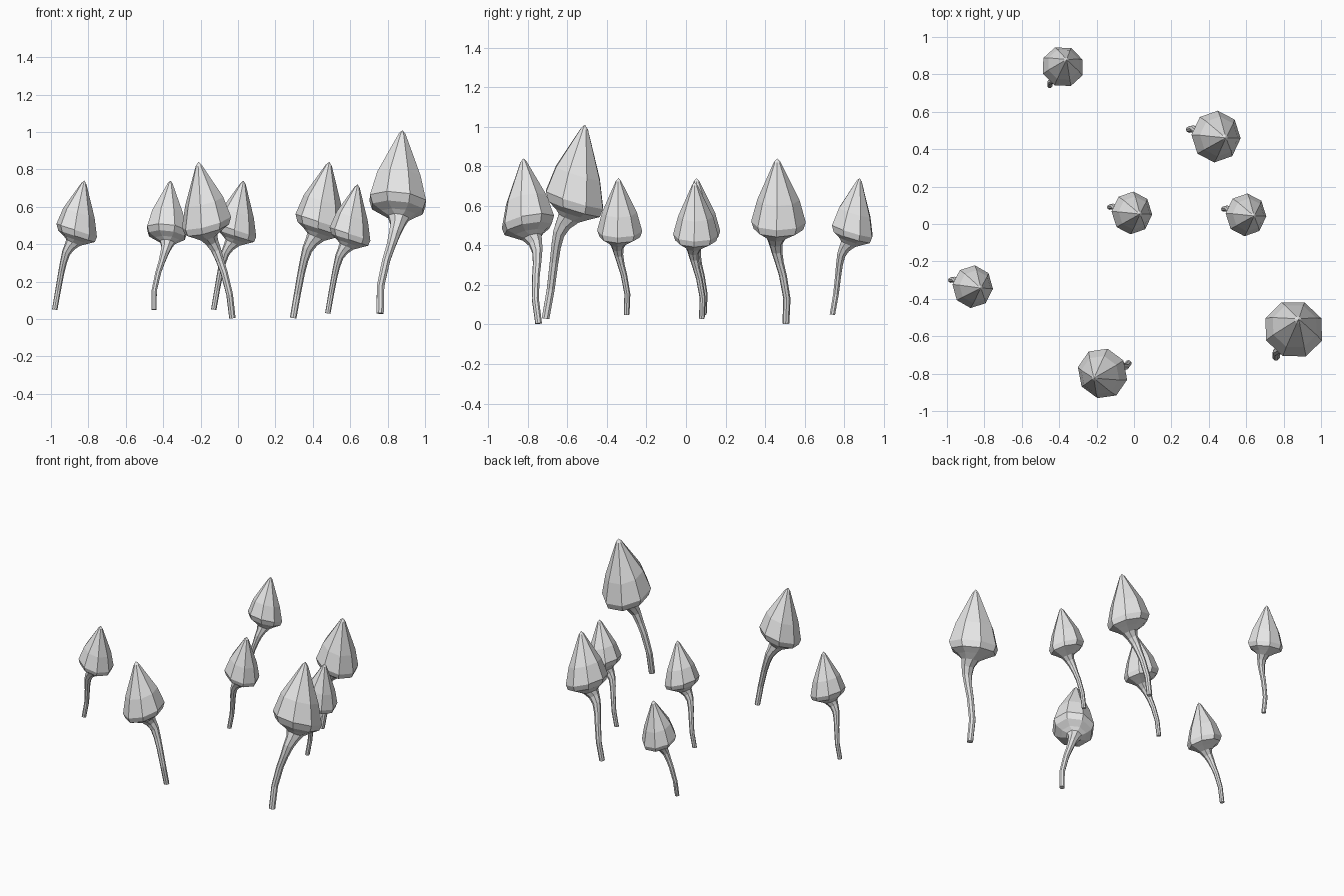
import bpy, bmesh, math
from mathutils import Matrix, Vector

if "Cube" in bpy.data.objects:
    bpy.data.objects.remove(bpy.data.objects["Cube"])

SIDES = 8

grey = bpy.data.materials.new("plain_grey")
grey.diffuse_color = (0.8, 0.8, 0.8, 1)
grey.use_nodes = True
grey.node_tree.nodes["Principled BSDF"].inputs["Base Color"].default_value = grey.diffuse_color

# Rings for a mushroom of height 1: x, y, z, radius, tilt in degrees
STEM = [
    (0.000, 0.000, 0.000, 0.021, 8),
    (0.026, 0.006, 0.150, 0.022, 9),
    (0.052, -0.018, 0.290, 0.024, 10),
    (0.070, -0.040, 0.370, 0.027, 15),
    (0.090, -0.056, 0.440, 0.034, 30),
    (0.117, -0.062, 0.487, 0.043, 33),
    (0.145, -0.058, 0.520, 0.060, 25),
]
CAP = [
    (0.145, -0.058, 0.520, 0.060, 25),
    (0.165, -0.050, 0.542, 0.100, 18),
    (0.170, -0.045, 0.570, 0.150, 18),
    (0.172, -0.045, 0.615, 0.166, 18),
    (0.190, -0.045, 0.750, 0.128, 18),
    (0.228, -0.052, 0.978, 0.020, 12),
]
TIP = (0.231, -0.053, 1.0)


def loft(name, rings, place, start_cap, tip=None):
    """Skin tilted rings, closing the start and running to a tip."""
    bm = bmesh.new()
    loops = []
    for x, y, z, r, tilt in rings:
        m = Matrix.Translation((x, y, z)) @ Matrix.Rotation(math.radians(tilt), 4, 'Y')
        loop = []
        for i in range(SIDES):
            a = math.tau * i / SIDES - math.radians(4)
            loop.append(bm.verts.new(m @ Vector((r * math.cos(a), r * math.sin(a), 0))))
        loops.append(loop)
    for low, high in zip(loops, loops[1:]):
        for i in range(SIDES):
            j = (i + 1) % SIDES
            bm.faces.new((low[i], low[j], high[j], high[i]))
    if start_cap:
        bm.faces.new(loops[0][::-1])
    if tip:
        top = bm.verts.new(tip)
        for i in range(SIDES):
            bm.faces.new((loops[-1][i], loops[-1][(i + 1) % SIDES], top))
    bm.transform(place)
    mesh = bpy.data.meshes.new(name)
    bm.to_mesh(mesh)
    bm.free()
    mesh.materials.append(grey)
    bpy.context.collection.objects.link(bpy.data.objects.new(name, mesh))


# Mushrooms: base x, y, z, height, turn in degrees
SPOTS = [
    (-0.98, -0.30, 0.05, 0.69, -2),
    (-0.45, 0.74, 0.05, 0.69, 70),
    (-0.13, 0.09, 0.05, 0.69, 0),
    (0.295, 0.505, 0.005, 0.835, 0),
    (0.48, 0.08, 0.03, 0.69, 0),
    (-0.03, -0.745, 0.005, 0.835, 216),
    (0.76, -0.71, 0.03, 0.98, 72),
]
for n, (x, y, z, h, turn) in enumerate(SPOTS, 1):
    place = (Matrix.Translation((x, y, z))
             @ Matrix.Rotation(math.radians(turn), 4, 'Z') @ Matrix.Scale(h, 4))
    loft(f"mushroom_stem_{n}", STEM, place, True)
    loft(f"mushroom_cap_{n}", CAP, place, False, TIP)
